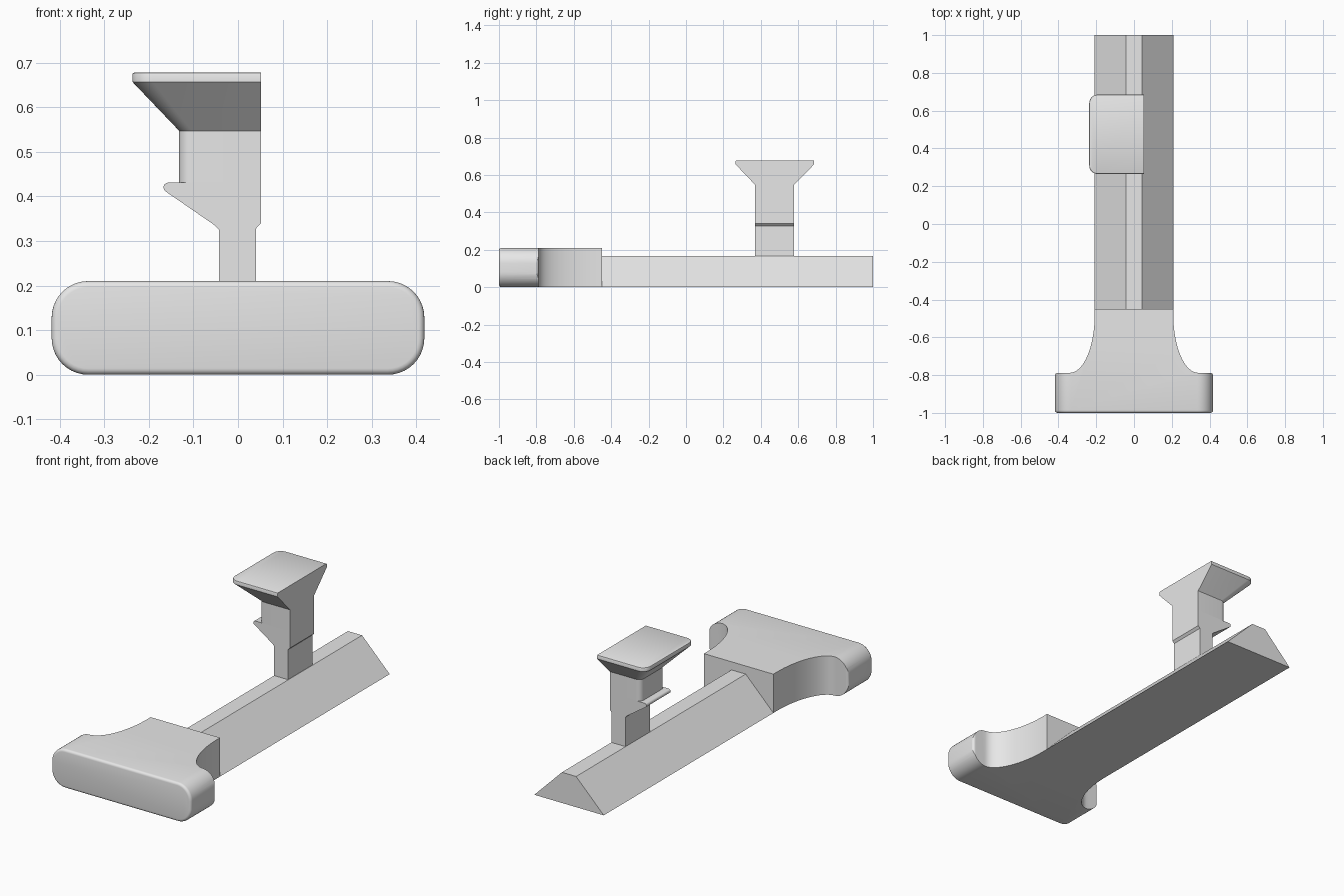
import bpy, bmesh, math

if "Cube" in bpy.data.objects:
    bpy.data.objects.remove(bpy.data.objects["Cube"])

grey = bpy.data.materials.new("plain grey")
grey.diffuse_color = (0.8, 0.8, 0.8, 1)
grey.use_nodes = True
grey.node_tree.nodes["Principled BSDF"].inputs["Base Color"].default_value = grey.diffuse_color


def loft(name, rings, smooth=True):
    """Skin a list of equal-length closed rings and cap both ends."""
    bm = bmesh.new()
    loops = [[bm.verts.new(p) for p in ring] for ring in rings]
    n = len(loops[0])
    for a, b in zip(loops, loops[1:]):
        for i in range(n):
            j = (i + 1) % n
            bm.faces.new((a[i], a[j], b[j], b[i]))
    bm.faces.new(loops[0][::-1])
    bm.faces.new(loops[-1])
    bmesh.ops.recalc_face_normals(bm, faces=bm.faces)
    mesh = bpy.data.meshes.new(name)
    bm.to_mesh(mesh)
    bm.free()
    mesh.materials.append(grey)
    ob = bpy.data.objects.new(name, mesh)
    bpy.context.collection.objects.link(ob)
    if smooth:
        shade(ob)
    return ob


def shade(ob):
    bpy.ops.object.select_all(action='DESELECT')
    ob.select_set(True)
    bpy.context.view_layer.objects.active = ob
    bpy.ops.object.shade_smooth_by_angle(angle=math.radians(30))


def arc(cx, cy, rx, ry, a0, a1, n):
    return [(cx + rx * math.cos(math.radians(a0 + (a1 - a0) * i / n)),
             cy + ry * math.sin(math.radians(a0 + (a1 - a0) * i / n)))
            for i in range(n + 1)]


def prism_y(name, profile, y0, y1, smooth=True):
    return loft(name, [[(x, y, z) for x, z in profile] for y in (y0, y1)], smooth)


# Rail with a trapezoid section
prism_y("rail", [(-0.208, 0), (0.208, 0), (0.0425, 0.166), (-0.0425, 0.166)],
        -0.455, 1.0, False)

# T-shaped foot: rounded bar trimmed by a T outline
W, H, R, B = 0.418, 0.21, 0.082, 0.014


def bar_section(y, inset):
    r = R - inset
    pts = []
    for sx, top, a in ((1, 1, 0), (-1, 1, 90), (-1, 0, 180), (1, 0, 270)):
        pts += arc(sx * (W - R), H - R if top else R, r, r, a, a + 90, 10)
    return [(x, y, z) for x, z in pts]


front = [(-1 + B * (1 - math.sin(t)), B * (1 - math.cos(t)))
         for t in [math.pi / 2 * (1 - i / 4) for i in range(5)]]
foot = loft("foot", [bar_section(y, d) for y, d in front] + [bar_section(-0.3, 0)])

half = [(0.5, -1.1), (0.5, -0.9), (W + 0.0001, -0.9)]
half += arc(W - 0.014, -0.802, 0.0141, 0.014, 0, 90, 4)
half += arc(0.34, -0.48, 0.132, 0.308, 270, 180, 16) + [(0.208, -0.45)]
outline = half + [(-x, y) for x, y in reversed(half)]
cutter = loft("foot_outline_cutter",
              [[(x, y, z) for x, y in outline] for z in (-0.1, 0.3)])
cutter.hide_render = True
cutter.hide_viewport = True
mod = foot.modifiers.new("trim", 'BOOLEAN')
mod.operation = 'INTERSECT'
mod.solver = 'EXACT'
mod.object = cutter
bpy.context.view_layer.update()
trimmed = bpy.data.meshes.new_from_object(
    foot.evaluated_get(bpy.context.evaluated_depsgraph_get()))
foot.modifiers.clear()
foot.data = trimmed
bpy.data.objects.remove(cutter)
shade(foot)

# Lower post with the slanted hook on its left
Y0, Y1, XR = 0.37, 0.577, 0.052
hook_tip = arc(-0.156, 0.42, 0.011, 0.011, 235, 90, 6)
prism_y("lower_post_and_hook",
        [(-0.0425, 0.15), (0.0405, 0.15), (0.0405, 0.328), (XR, 0.34), (XR, 0.431)]
        + hook_tip[::-1] + [(-0.052, 0.335), (-0.0425, 0.325)], Y0, Y1)


# Upper post flaring into the plate, rounded on its left corners
def section(z, xl, y0, y1, r, inset=0.0):
    xl, y0, y1 = xl + inset, y0 + inset, y1 - inset
    pts = [(XR, y0), (XR, y1)]
    pts += arc(xl + r, y1 - r, r, r, 90, 180, 8)
    pts += arc(xl + r, y0 + r, r, r, 180, 270, 8)
    return [(x, y, z) for x, y in pts]


loft("upper_post_and_plate", [
    section(0.431, -0.132, Y0, Y1, 0.028),
    section(0.547, -0.132, Y0, Y1, 0.028),
    section(0.657, -0.237, 0.265, 0.685, 0.045),
    section(0.673, -0.237, 0.265, 0.685, 0.045),
    section(0.6765, -0.237, 0.265, 0.685, 0.0435, 0.0015),
    section(0.678, -0.237, 0.265, 0.685, 0.040, 0.005)])
